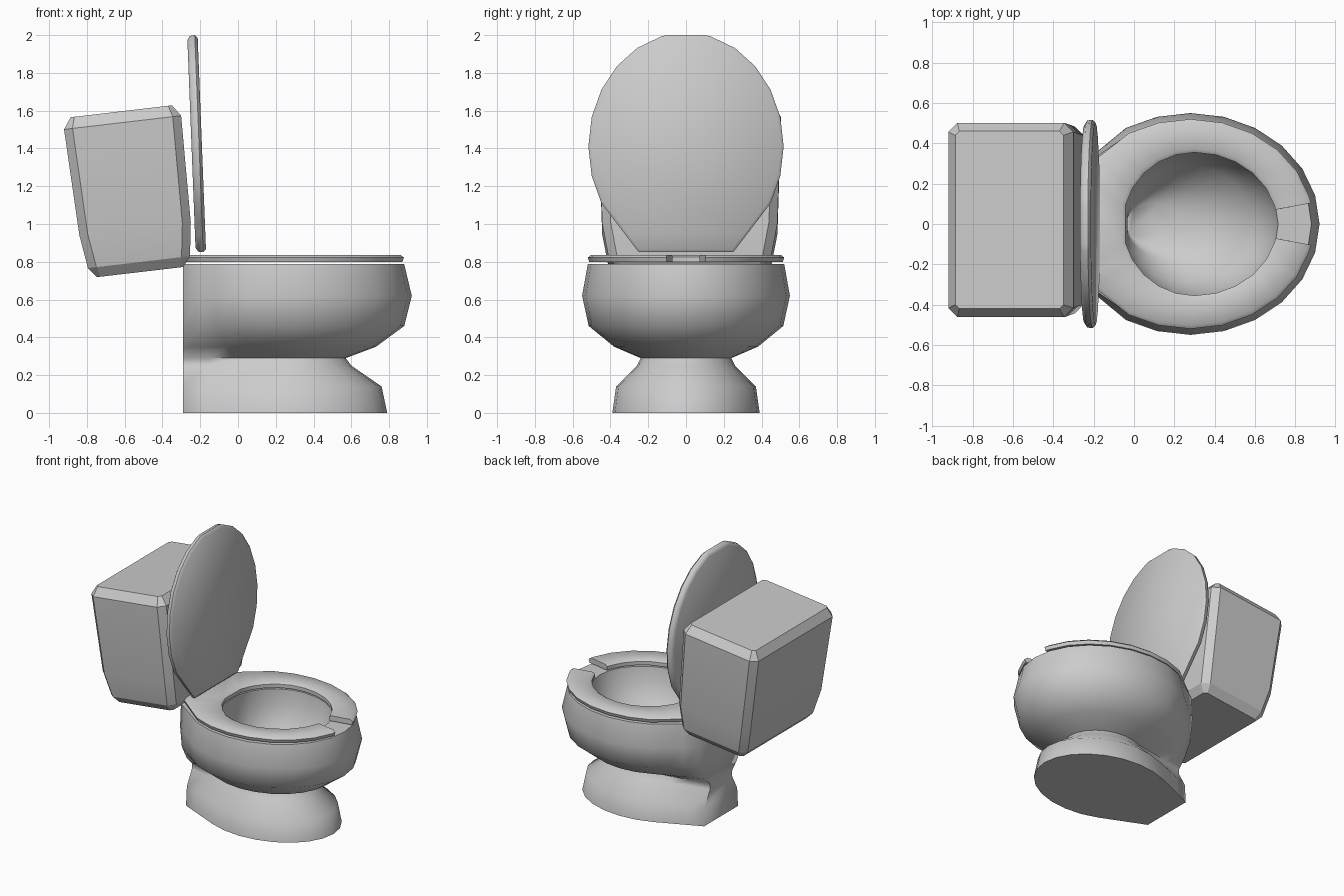
import bpy, bmesh
from math import sin, cos, radians, pi
from mathutils import Matrix, Vector

if "Cube" in bpy.data.objects:
    bpy.data.objects.remove(bpy.data.objects["Cube"])


def mirror(half, shared_first):
    """Half outline (y >= 0, front to back) -> whole outline."""
    rest = half[1:] if shared_first else half
    return half + [(x, -y) for x, y in reversed(rest)]


def egg(rx, ry, xb, wb, start=0, cx=0.28):
    """Elliptic front that runs straight into a flat back at xb."""
    angles = [start] + list(range(15, 121, 15))
    half = [(cx + rx * cos(radians(a)), ry * sin(radians(a))) for a in angles]
    px, py = half[-1]
    half += [(px + (xb - px) * t / 3, py + (wb - py) * t / 3) for t in (1, 2, 3)]
    return mirror(half, start == 0)


def oval(rf, rb, ry, start=0, cx=0.30):
    """Oval with separate front and back radii."""
    half = []
    for a in [start] + list(range(15, 166, 15)):
        c = cos(radians(a))
        half.append((cx + (rf if c > 0 else rb) * c, ry * sin(radians(a))))
    return mirror(half, start == 0)


def loft(name, layers, angle, matrix=Matrix(), ring=False):
    """Skin (outline, z) layers. ring=True: open strips wrapped into a band."""
    bm = bmesh.new()
    rows = [[bm.verts.new(matrix @ Vector((x, y, z))) for x, y in pts]
            for pts, z in layers]
    n = len(rows[0])
    pairs = list(zip(rows, rows[1:]))
    if ring:
        pairs.append((rows[-1], rows[0]))
    for a, b in pairs:
        for i in range(n - 1 if ring else n):
            j = (i + 1) % n
            bm.faces.new((a[i], a[j], b[j], b[i]))
    if ring:
        bm.faces.new([r[0] for r in rows])
        bm.faces.new([r[-1] for r in rows])
    else:
        bm.faces.new(rows[0])
        bm.faces.new(rows[-1])
    bmesh.ops.recalc_face_normals(bm, faces=bm.faces)
    for f in bm.faces:
        f.smooth = True
    for e in bm.edges:
        e.smooth = e.calc_face_angle(0) < radians(angle)
    me = bpy.data.meshes.new(name)
    bm.to_mesh(me)
    bm.free()
    ob = bpy.data.objects.new(name, me)
    bpy.context.collection.objects.link(ob)
    return ob


# Pedestal and bowl: front x, half width, back half width, height
outside = [(0.79, 0.39, 0.20, 0.0), (0.76, 0.37, 0.19, 0.14),
           (0.60, 0.26, 0.13, 0.25), (0.57, 0.24, 0.13, 0.29),
           (0.73, 0.38, 0.19, 0.35), (0.88, 0.515, 0.25, 0.46),
           (0.92, 0.55, 0.27, 0.62), (0.88, 0.52, 0.26, 0.787)]
layers = [(egg(fx - 0.28, w, -0.29, wb), z) for fx, w, wb, z in outside]
# Bowl interior: centre x, front and back radius, half width, height
inside = [(0.30, 0.415, 0.36, 0.36, 0.787), (0.29, 0.40, 0.36, 0.35, 0.68),
          (0.26, 0.34, 0.32, 0.29, 0.53), (0.18, 0.22, 0.22, 0.18, 0.42),
          (0.09, 0.12, 0.13, 0.10, 0.36)]
layers += [(oval(rf, rb, w, cx=c), z) for c, rf, rb, w, z in inside]
loft("bowl", layers, 72)

# Open-front seat
GAP = 11.5


def seat_outer(i):
    return egg(0.61 - i, 0.52 - i, -0.28 + i, 0.25 - i / 2, GAP)


def seat_inner(i):
    return oval(0.41 + i, 0.355 + i, 0.355 + i, GAP)


loft("seat", [(seat_outer(0.008), 0.798), (seat_outer(0), 0.822),
              (seat_outer(0.018), 0.837), (seat_inner(0.018), 0.837),
              (seat_inner(0), 0.825), (seat_inner(0), 0.798)], 50, ring=True)

# Raised lid: same outline, stood upright and leaning back slightly
stand = Matrix(((-0.039, 0, 1, -0.207), (0, 1, 0, 0),
                (1, 0, 0.039, 1.13), (0, 0, 0, 1)))
lid = [(0.025, -0.028), (0.004, -0.014), (0.0, 0.012), (0.015, 0.027)]
loft("lid", [(egg(0.602 - i, 0.517 - i, -0.28 + i, 0.25 - i / 2, GAP), d)
             for i, d in lid], 50, stand)


# Tank: chamfered rectangles, tilted forward at the base
def chamfered(hx, hy, c):
    return [(hx, hy - c), (hx - c, hy), (c - hx, hy), (-hx, hy - c),
            (-hx, c - hy), (c - hx, -hy), (hx - c, -hy), (hx, c - hy)]


tilt = Matrix.Translation((-0.545, 0.02, 0.975)) @ Matrix.Rotation(radians(-6.7), 4, 'Y')
tank = [(0.23, 0.385, 0.02, -0.231), (0.272, 0.43, 0.045, -0.178),
        (0.297, 0.464, 0.045, 0.0), (0.312, 0.482, 0.045, 0.566),
        (0.27, 0.44, 0.02, 0.626)]
loft("tank", [(chamfered(hx, hy, c), z) for hx, hy, c, z in tank], 25, tilt)
